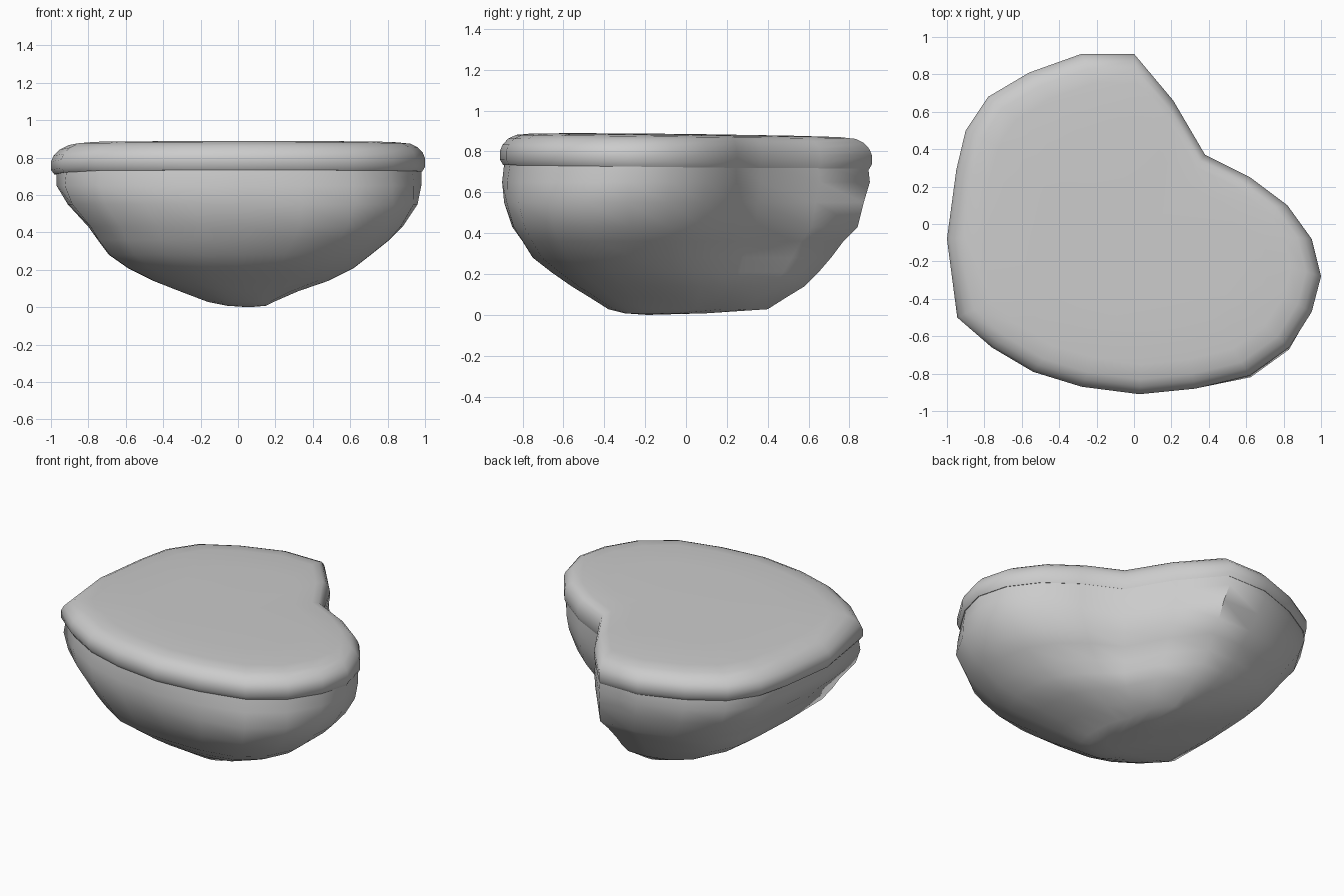
import bpy
import bmesh
import math

cube = bpy.data.objects.get("Cube")
if cube:
    bpy.data.objects.remove(cube, do_unlink=True)

# Lopsided heart outline, counter-clockwise from the notch
OUTLINE = [
    (0.38, 0.37), (0.21, 0.66), (0, 0.91), (-0.28, 0.91), (-0.56, 0.81),
    (-0.78, 0.68), (-0.9, 0.5), (-0.95, 0.29), (-1, -0.08), (-0.945, -0.5),
    (-0.76, -0.66), (-0.54, -0.79), (-0.28, -0.87), (0.03, -0.91),
    (0.33, -0.88), (0.62, -0.81), (0.83, -0.66), (0.95, -0.47),
    (1, -0.28), (0.95, -0.08), (0.82, 0.1), (0.62, 0.25),
]
HALF_DEPTH = 0.91


def make_material(name, colour):
    material = bpy.data.materials.new(name)
    material.use_nodes = True
    material.diffuse_color = colour
    shader = material.node_tree.nodes["Principled BSDF"]
    shader.inputs["Base Color"].default_value = colour
    return material


def heart_ring(bounds, z, bulge=0):
    """Fit the outline into (x_min, x_max, y_min, y_max), bulging diagonals."""
    x_min, x_max, y_min, y_max = bounds
    ring = []
    for x, y in OUTLINE:
        y /= HALF_DEPTH
        swell = 1 + 2 * bulge * abs(x * y)
        across = (max(-1, min(1, x * swell)) + 1) / 2
        along = (max(-1, min(1, y * swell)) + 1) / 2
        ring.append((x_min + across * (x_max - x_min),
                     y_min + along * (y_max - y_min), z))
    return ring


def bowl_ring(bounds, z, bulge, fill):
    """Bowl section whose notch is filled out towards the bottom."""
    ring = heart_ring(bounds, z, bulge)
    for i in (0, 1):
        x, y, height = ring[i]
        ring[i] = (x + fill, y, height)
    return ring


def lid_ring(inset, z):
    """Full outline drawn in evenly, sinking to the back and at the left rim."""
    depth = HALF_DEPTH - inset
    ring = heart_ring((inset * 1.2 - 1, 1 - inset, -depth, depth), z)
    return [(x, y, height - 0.012 * (y + 0.2) - 0.1 * max(0, -0.85 - x))
            for x, y, height in ring]


def loft(name, rings, pole, material):
    """Skin a stack of rings and close the last one on a pole."""
    bm = bmesh.new()
    loops = [[bm.verts.new(point) for point in ring] for ring in rings]
    count = len(OUTLINE)
    for lower, upper in zip(loops, loops[1:]):
        for i in range(count):
            j = (i + 1) % count
            bm.faces.new((lower[i], lower[j], upper[j], upper[i]))
    centre = bm.verts.new(pole)
    for i in range(count):
        bm.faces.new((loops[-1][i], loops[-1][(i + 1) % count], centre))
    bmesh.ops.recalc_face_normals(bm, faces=bm.faces)

    mesh = bpy.data.meshes.new(name)
    bm.to_mesh(mesh)
    bm.free()
    mesh.materials.append(material)
    obj = bpy.data.objects.new(name, mesh)
    bpy.context.collection.objects.link(obj)
    bpy.ops.object.select_all(action="DESELECT")
    obj.select_set(True)
    bpy.context.view_layer.objects.active = obj
    bpy.ops.object.shade_smooth_by_angle(angle=math.radians(50))


grey = make_material("plain_grey", (0.6, 0.6, 0.6, 1))

# Bowl: heart sections narrowing to a short ridge underneath
bowl_sections = [
    ((-0.97, 0.98, -0.89, 0.89), 0.74, 0, 0),
    ((-0.97, 0.98, -0.9, 0.9), 0.65, 0.01, 0),
    ((-0.91, 0.96, -0.89, 0.87), 0.55, 0.03, 0),
    ((-0.8, 0.88, -0.85, 0.84), 0.43, 0.04, 0),
    ((-0.75, 0.81, -0.8, 0.77), 0.36, 0.05, 0),
    ((-0.69, 0.71, -0.75, 0.71), 0.28, 0.05, 0.03),
    ((-0.59, 0.62, -0.66, 0.65), 0.21, 0.05, 0.05),
    ((-0.45, 0.48, -0.56, 0.58), 0.14, 0.05, 0.07),
    ((-0.31, 0.32, -0.47, 0.49), 0.085, 0.05, 0.07),
    ((-0.16, 0.19, -0.38, 0.4), 0.028, 0.05, 0.05),
    ((-0.06, 0.15, -0.3, 0.1), 0.008, 0.05, 0),
]
loft("bowl", [bowl_ring(*section) for section in bowl_sections],
     (0.06, -0.19, 0), grey)

# Lid: rounded rim rising to a nearly flat top
lid_profile = [
    (0.08, 0.725), (0.015, 0.725), (0, 0.75), (0, 0.795), (0.012, 0.825),
    (0.04, 0.855), (0.08, 0.874), (0.16, 0.882), (0.4, 0.886),
]
loft("lid", [lid_ring(inset, z) for inset, z in lid_profile],
     (0, 0, 0.886), grey)
